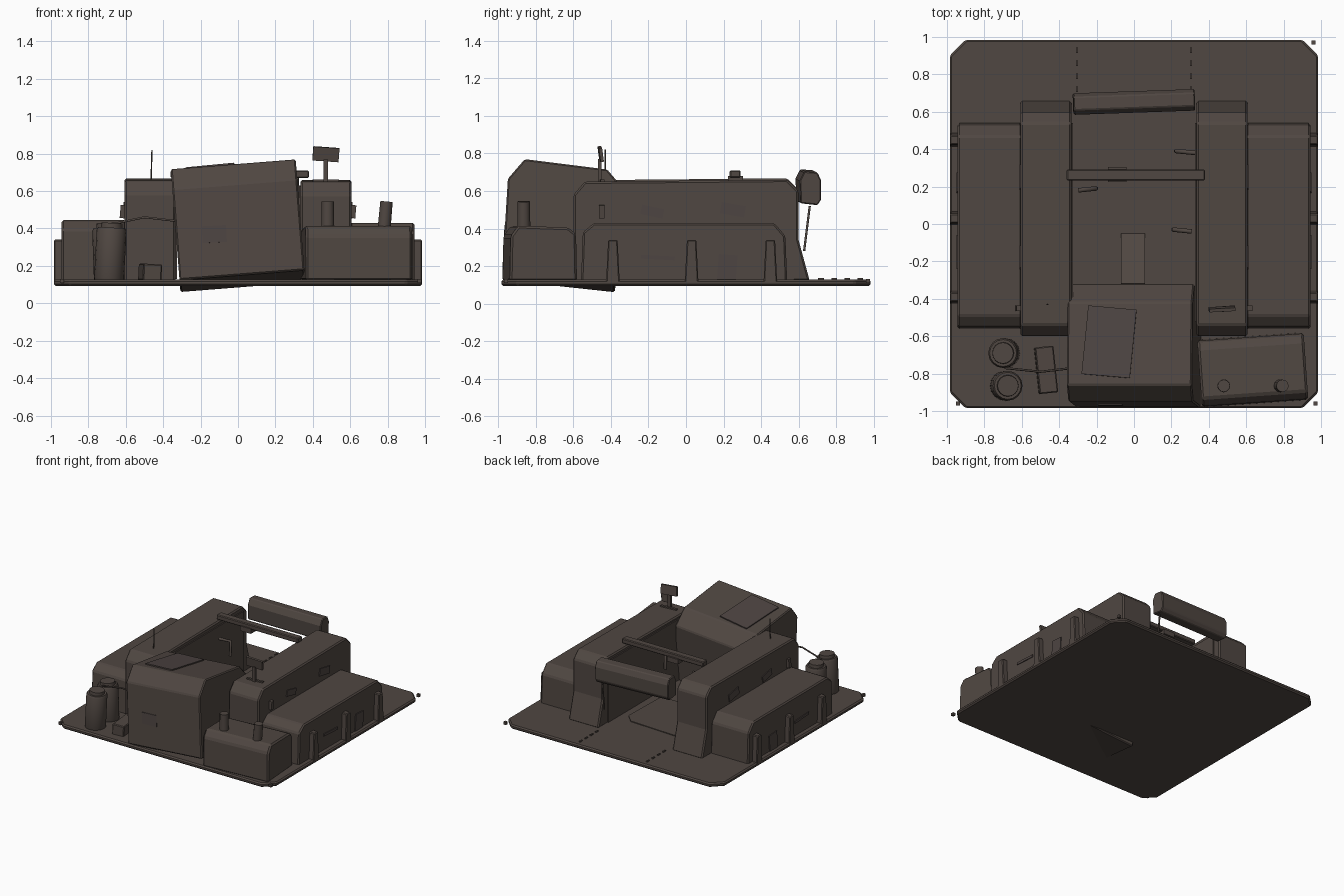
import bpy, bmesh
from math import radians, cos, sin, pi
from mathutils import Vector, Euler

cube = bpy.data.objects.get("Cube")
if cube:
    bpy.data.objects.remove(cube, do_unlink=True)


def material(name, rgb):
    m = bpy.data.materials.new(name)
    m.use_nodes = True
    m.diffuse_color = (*rgb, 1)
    m.node_tree.nodes["Principled BSDF"].inputs["Base Color"].default_value = (*rgb, 1)
    return m


BROWN = material("dusty brown", (0.080, 0.063, 0.054))
PATCH = material("patch brown", (0.074, 0.058, 0.054))


def finish(name, bm, mat, loc=(0, 0, 0), rot=(0, 0, 0), bevel=0):
    bmesh.ops.recalc_face_normals(bm, faces=bm.faces)
    mesh = bpy.data.meshes.new(name)
    bm.to_mesh(mesh)
    bm.free()
    mesh.materials.append(mat)
    ob = bpy.data.objects.new(name, mesh)
    ob.location = loc
    ob.rotation_euler = [radians(a) for a in rot]
    bpy.context.collection.objects.link(ob)
    if bevel:
        mod = ob.modifiers.new("edge", "BEVEL")
        mod.width, mod.segments = bevel, 1
    return ob


def box(name, loc, size, rot=(0, 0, 0), mat=BROWN, bevel=0):
    bm = bmesh.new()
    bmesh.ops.create_cube(bm, size=1)
    bmesh.ops.scale(bm, vec=size, verts=bm.verts)
    return finish(name, bm, mat, loc, rot, bevel)


def prism(name, points, a, b, axis="x", bevel=0, loc=(0, 0, 0), rot=(0, 0, 0)):
    """Extrude a profile from a to b along an axis."""
    def place(p, t):
        return (t, p[0], p[1]) if axis == "x" else (p[0], p[1], t)
    bm = bmesh.new()
    face = bm.faces.new([bm.verts.new(place(p, a)) for p in points])
    grown = bmesh.ops.extrude_face_region(bm, geom=[face])
    move = Vector(place((0, 0), b - a))
    bmesh.ops.translate(bm, vec=move,
                        verts=[v for v in grown["geom"] if isinstance(v, bmesh.types.BMVert)])
    return finish(name, bm, BROWN, loc, rot, bevel)


def turned(name, rings, loc, rot=(0, 0, 0), sides=16):
    """Stack of (radius, height) rings with capped ends."""
    bm = bmesh.new()
    loops = [[bm.verts.new((r * cos(2 * pi * i / sides), r * sin(2 * pi * i / sides), z))
              for i in range(sides)] for r, z in rings]
    for lo, hi in zip(loops, loops[1:]):
        for i in range(sides):
            j = (i + 1) % sides
            bm.faces.new((lo[i], lo[j], hi[j], hi[i]))
    bm.faces.new(loops[0])
    bm.faces.new(loops[-1])
    ob = finish(name, bm, BROWN, loc, rot)
    bpy.ops.object.select_all(action="DESELECT")
    ob.select_set(True)
    bpy.context.view_layer.objects.active = ob
    bpy.ops.object.shade_smooth_by_angle(angle=radians(35))
    return ob


def rod(name, points, radius):
    cu = bpy.data.curves.new(name, "CURVE")
    cu.dimensions = "3D"
    cu.bevel_depth, cu.bevel_resolution, cu.use_fill_caps = radius, 1, True
    sp = cu.splines.new("POLY")
    sp.points.add(len(points) - 1)
    for p, co in zip(sp.points, points):
        p.co = (*co, 1)
    cu.materials.append(BROWN)
    ob = bpy.data.objects.new(name, cu)
    bpy.context.collection.objects.link(ob)


# Ground slab with clipped corners
e, c = 0.985, 0.085
corners = [(-e + c, -e), (e - c, -e), (e, -e + c), (e, e - c),
           (e - c, e), (-e + c, e), (-e, e - c), (-e, -e + c)]
prism("base_slab", corners, 0.093, 0.127, "z", bevel=0.01)

# Stepped side walls with tapered ribs
inner = [(-0.6, 0.11), (-0.6, 0.58), (-0.54, 0.65), (0.54, 0.66),
         (0.6, 0.6), (0.6, 0.34), (0.66, 0.12)]
outer = [(-0.56, 0.11), (-0.55, 0.38), (-0.49, 0.43), (0.47, 0.43), (0.53, 0.36), (0.54, 0.11)]
for side, name in ((1, "left"), (-1, "right")):
    lift = 0 if side > 0 else 0.015
    tall = [(y, z + lift / 2 if z > 0.5 else z) for y, z in inner]
    low = [(y, z + lift if z > 0.2 else z) for y, z in outer]
    prism(name + "_inner_wall", tall, side * 0.335, side * 0.607, bevel=0.01)
    prism(name + "_outer_wall", low, side * 0.6, side * 0.943, bevel=0.01)
    box(name + "_inner_lining", (side * 0.335, 0.01, 0.38), (0.02, 1.06, 0.5))
    for y in (-0.39, 0.03, 0.45):
        rib = [(y - 0.037, 0.1), (y + 0.037, 0.1), (y + 0.025, 0.34), (y - 0.025, 0.34)]
        prism(name + "_rib", rib, side * 0.93, side * 0.985, bevel=0.006)
    # Bolted plates on the wall sides
    for y, z, w, h, tilt, x in ((-0.18, 0.49, 0.12, 0.05, -12, 0.609), (0.25, 0.5, 0.13, 0.06, -10, 0.609),
                                (-0.15, 0.245, 0.18, 0.02, -3, 0.945), (0.22, 0.19, 0.1, 0.14, -4, 0.945)):
        box(name + "_wall_plate", (side * x, y, z), (0.009, w, h), (tilt, 0, 0), PATCH)
    box(name + "_wall_clamp", (side * 0.615, -0.45, 0.49), (0.03, 0.03, 0.07), (0, 5, 0))
    # Floor rail dashes behind the bay
    for k in range(4):
        box(name + "_floor_mark", (side * 0.305, 0.72 + k * 0.07, 0.13), (0.012, 0.03, 0.012))

# Leaning front block and its patches
block = [(-0.98, 0.15), (-0.95, 0.64), (-0.86, 0.745), (-0.42, 0.69), (-0.32, 0.57), (-0.38, 0.085)]
tilt = (0, -4.5, 0)
pivot = Vector((0, 0, 0.42))
turn = Euler([radians(a) for a in tilt]).to_matrix()


def on_block(x, y, z):
    return pivot + turn @ Vector((x, y, z - pivot.z))


prism("front_block", [(y, z - pivot.z) for y, z in block], -0.335, 0.335,
      bevel=0.008, loc=pivot, rot=tilt)
box("top_patch", on_block(-0.11, -0.63, 0.722), (0.26, 0.37, 0.009), (-7, -5.5, -5), PATCH)
box("front_patch", on_block(-0.13, -0.966, 0.38), (0.13, 0.009, 0.09), (-3.5, -3, 0), PATCH)

# Supply chest with two stacks
chest = [(-0.18, 0.12), (-0.175, 0.36), (-0.135, 0.415), (0.135, 0.405), (0.175, 0.37), (0.18, 0.12)]
prism("supply_chest", chest, -0.285, 0.285, bevel=0.012, loc=(0.635, -0.78, 0), rot=(0, 0, 4))
for x, lean in ((0.48, 0), (0.78, 5)):
    turned("chest_stack", [(0.035, 0), (0.033, 0.16)], (x, -0.865, 0.385), (0, lean, 0), 12)

# Barrels, crate and slack cable
drum = [(0.075, 0), (0.08, 0.015), (0.08, 0.27), (0.072, 0.285), (0.058, 0.285), (0.056, 0.31)]
for y, lean in ((-0.69, -2), (-0.865, 3)):
    turned("barrel", drum, (-0.69, y, 0.12), (0, lean, 0))
box("small_crate", (-0.47, -0.78, 0.165), (0.1, 0.25, 0.09), (0, 3, 6), bevel=0.006)
rod("slack_cable", [(-0.69, -0.77, 0.42), (-0.5, -0.79, 0.46), (-0.33, -0.77, 0.44)], 0.006)

# Rear beam over the entrance
beam = [(0.6, 0.54), (0.69, 0.53), (0.71, 0.56), (0.71, 0.66), (0.69, 0.705), (0.62, 0.71), (0.595, 0.66)]
prism("rear_beam", [(y - 0.65, z - 0.62) for y, z in beam], -0.325, 0.325,
      bevel=0.006, loc=(0, 0.65, 0.62), rot=(0, 1, 2))
rod("hanging_pole", [(0.3, 0.66, 0.52), (0.3, 0.63, 0.28)], 0.007)

# Cross bar over the bay
box("cross_bar", (0.01, 0.262, 0.69), (0.74, 0.058, 0.04), (0, 0, 0), bevel=0.006)
box("bar_fitting", (-0.09, 0.265, 0.66), (0.1, 0.08, 0.04))

# Bay interior: floor pad, leaning plank and pipe stubs
pad = [(-0.27, 0.38), (-0.21, 0.45), (0.2, 0.43), (0.27, 0.36), (0.26, -0.05), (-0.22, -0.06), (-0.29, 0.02)]
prism("floor_pad", pad, 0.12, 0.133, "z")
box("leaning_plank", (-0.005, -0.19, 0.24), (0.13, 0.34, 0.015), (-38, 0, 0))
for x, y, z in ((0.3, 0.38, 0.5), (-0.27, 0.18, 0.55), (0.28, -0.04, 0.5)):
    end = x * 0.75
    rod("pipe_stub", [(x * 1.1, y, z), (end, y + 0.01, z), (end, y + 0.01, z - 0.12)], 0.012)

# Sign and antenna on the wall tops
box("sign_post", (0.47, -0.46, 0.71), (0.025, 0.02, 0.12))
box("sign_panel", (0.47, -0.455, 0.797), (0.14, 0.018, 0.075), (8, 4, 3))
rod("antenna", [(-0.465, -0.43, 0.65), (-0.46, -0.43, 0.82)], 0.004)
box("roof_strip", (0.47, -0.45, 0.655), (0.14, 0.02, 0.012), (0, 0, 4))

# Corner pegs
for x, y in ((0.96, 0.97), (0.97, -0.96), (-0.94, -0.96)):
    box("corner_peg", (x, y, 0.12), (0.022, 0.022, 0.022))
